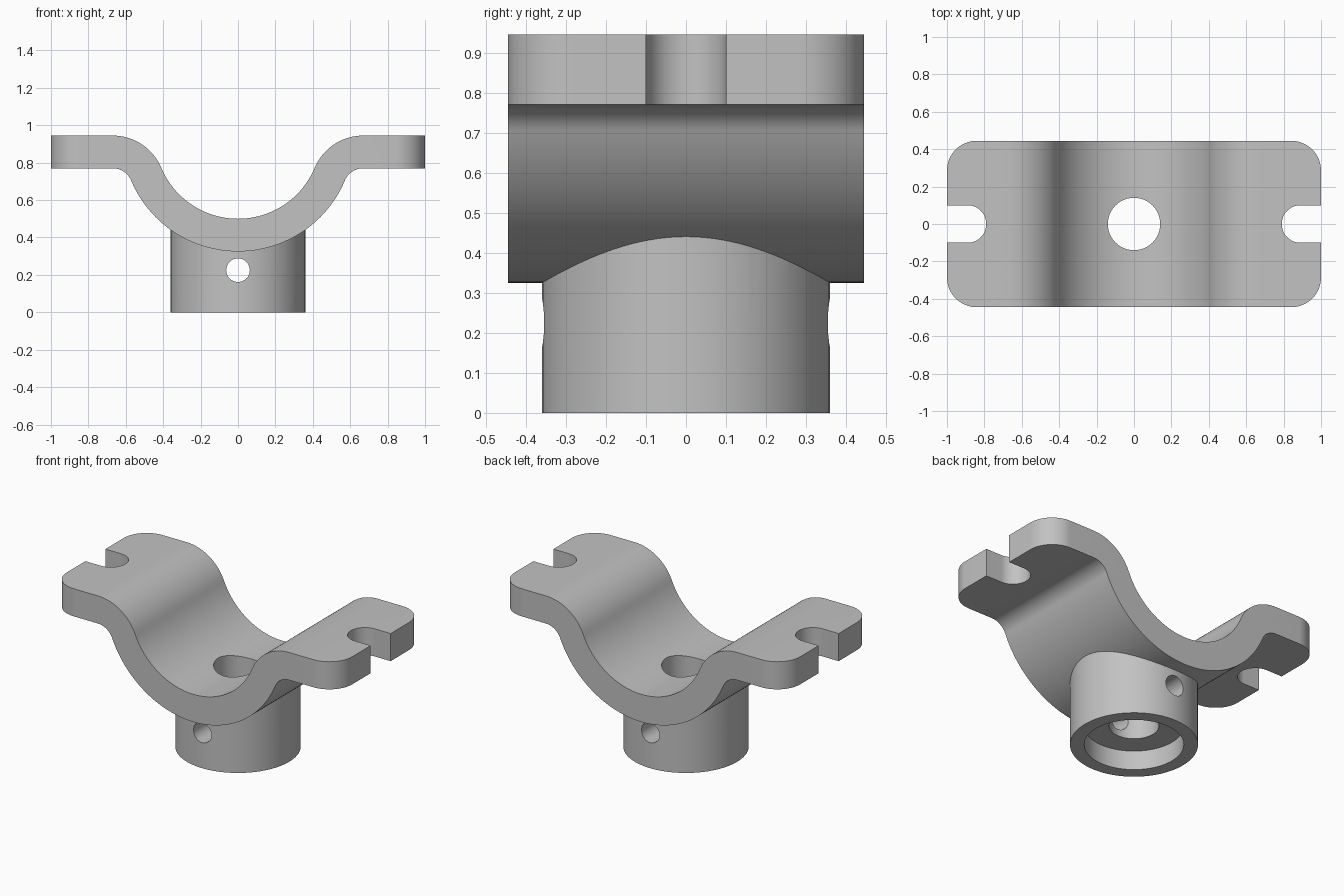
import bpy
import bmesh
from math import sin, cos, pi, radians, atan2, hypot
from mathutils import Matrix, Vector

if "Cube" in bpy.data.objects:
    bpy.data.objects.remove(bpy.data.objects["Cube"])

TOP, THICK, HALF_WIDTH = 0.945, 0.175, 0.445
CRADLE_R = 0.445          # inner radius of the cradle
SHOULDER_X = 0.67         # where the flat ears begin
SHOULDER_R = (SHOULDER_X**2 - CRADLE_R**2) / (2 * CRADLE_R)

grey = bpy.data.materials.new("plain grey")
grey.use_nodes = True
colour = (0.54, 0.54, 0.54, 1)
grey.diffuse_color = colour
grey.node_tree.nodes["Principled BSDF"].inputs["Base Color"].default_value = colour


def arc(cx, cy, r, start, end, steps):
    return [(cx + r * cos(start + (end - start) * i / steps),
             cy + r * sin(start + (end - start) * i / steps)) for i in range(steps + 1)]


def make_object(name, bm):
    bmesh.ops.recalc_face_normals(bm, faces=bm.faces)
    mesh = bpy.data.meshes.new(name)
    bm.to_mesh(mesh)
    bm.free()
    mesh.materials.append(grey)
    obj = bpy.data.objects.new(name, mesh)
    bpy.context.collection.objects.link(obj)
    return obj


def prism(name, points, direction):
    """Extrude a closed outline of 3D points along a direction."""
    bm = bmesh.new()
    face = bm.faces.new([bm.verts.new(p) for p in points])
    new = bmesh.ops.extrude_face_region(bm, geom=[face])["geom"]
    bmesh.ops.translate(bm, vec=Vector(direction),
                        verts=[v for v in new if isinstance(v, bmesh.types.BMVert)])
    return make_object(name, bm)


def cylinder(name, radius, z0, z1, segments=96):
    points = arc(0, 0, radius, 0, 2 * pi, segments)[:-1]
    return prism(name, [(x, y, z0) for x, y in points], (0, 0, z1 - z0))


def combine(target, tool, operation):
    mod = target.modifiers.new("join", "BOOLEAN")
    mod.operation, mod.object, mod.solver = operation, tool, "EXACT"
    bpy.context.view_layer.objects.active = target
    bpy.ops.object.modifier_apply(modifier=mod.name)
    bpy.data.objects.remove(tool)


# Bent strap: cradle arc, shoulder bend and flat ear, mirrored
dip = atan2(SHOULDER_R, SHOULDER_X)
shoulder_z = TOP - SHOULDER_R


def half_profile(offset):
    cradle = arc(0, TOP, CRADLE_R + offset, -pi / 2, -dip, 28)
    shoulder = arc(SHOULDER_X, shoulder_z, SHOULDER_R - offset, pi - dip, pi / 2, 18)
    return cradle + shoulder[1:] + [(1.1, TOP - offset)]


def full_profile(offset):
    half = half_profile(offset)
    return [(-x, z) for x, z in reversed(half[1:])] + half


outline = full_profile(0) + full_profile(THICK)[::-1]
bracket = prism("saddle_bracket", [(x, -HALF_WIDTH, z) for x, z in outline],
                (0, 2 * HALF_WIDTH, 0))

# Plan shape: rounded corners and an open slot at each end
CORNER, SLOT = 0.16, 0.1
edge = HALF_WIDTH
right = [(1, -SLOT)] + arc(0.89, 0, SLOT, -pi / 2, -3 * pi / 2, 32) + [(1, SLOT)]
right = arc(1 - CORNER, CORNER - edge, CORNER, -pi / 2, 0, 16) + right
right += arc(1 - CORNER, edge - CORNER, CORNER, 0, pi / 2, 16)
plan = right + [(-x, -y) for x, y in right]
combine(bracket, prism("plan_cutter", [(x, y, 0) for x, y in plan], (0, 0, 2)), "INTERSECT")

# Socket under the cradle
combine(bracket, cylinder("socket", 0.36, 0, 0.46), "UNION")

# Through bore, wide recess at the bottom, and cross pin hole
combine(bracket, cylinder("bore_cutter", 0.14, -0.5, 1.5), "DIFFERENCE")
combine(bracket, cylinder("recess_cutter", 0.28, -0.5, 0.12), "DIFFERENCE")
pin = cylinder("pin_cutter", 0.063, -1, 1, 48)
pin.data.transform(Matrix.Translation((0, 0, 0.225)) @ Matrix.Rotation(pi / 2, 4, "X"))
combine(bracket, pin, "DIFFERENCE")

bpy.ops.object.select_all(action="DESELECT")
bracket.select_set(True)
bpy.context.view_layer.objects.active = bracket
bpy.ops.object.shade_smooth_by_angle(angle=radians(25))
